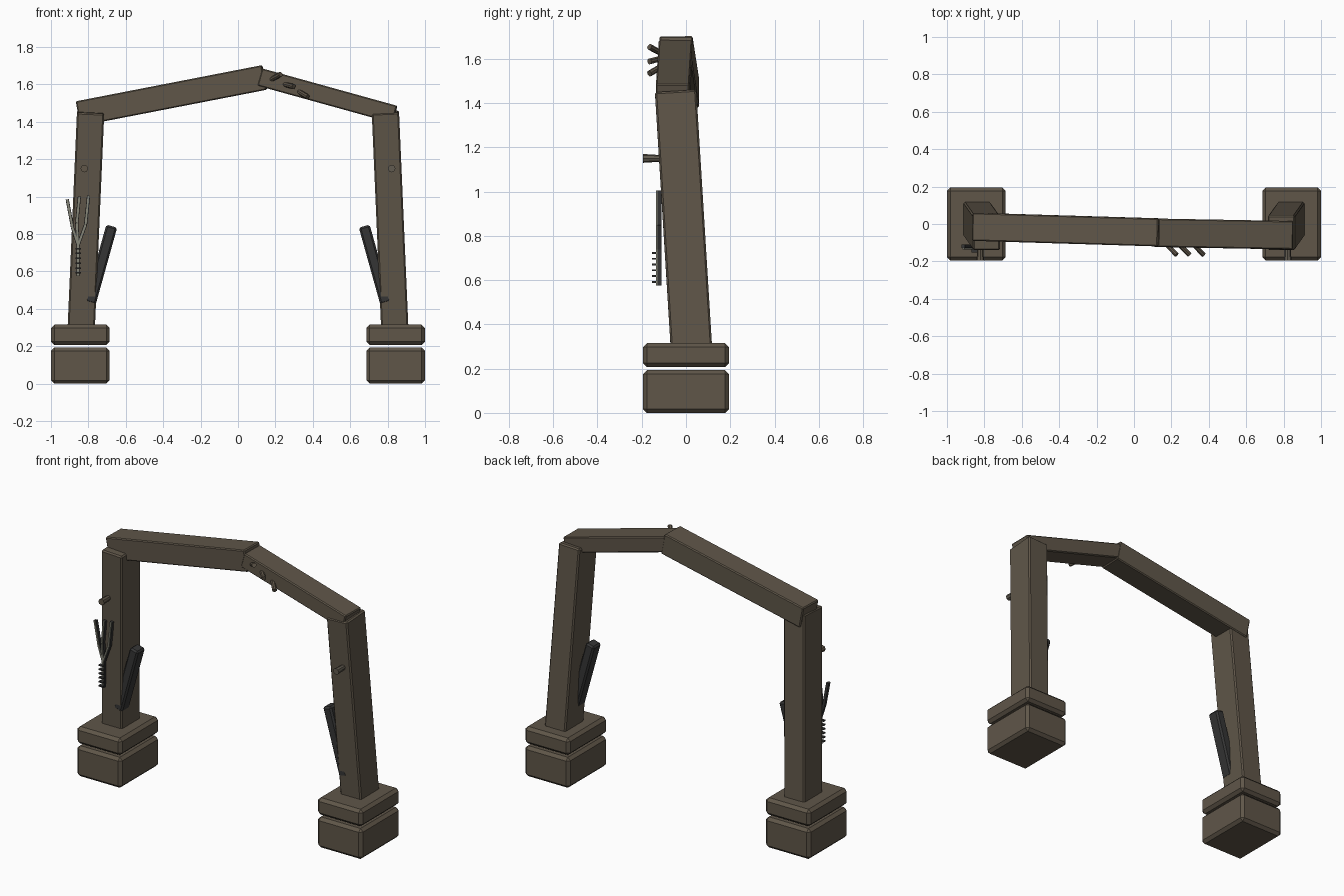
import bpy, bmesh, math
from mathutils import Vector, Matrix

if "Cube" in bpy.data.objects:
    bpy.data.objects.remove(bpy.data.objects["Cube"])


def material(name, rgb):
    m = bpy.data.materials.new(name)
    m.diffuse_color = (*rgb, 1)
    m.use_nodes = True
    m.node_tree.nodes["Principled BSDF"].inputs["Base Color"].default_value = m.diffuse_color
    return m


STONE = material("brown stone", (0.115, 0.093, 0.066))
SLATE = material("dark slate", (0.036, 0.036, 0.036))
PALE = material("pale grey green", (0.24, 0.24, 0.19))
PEG = material("grey brown peg", (0.12, 0.105, 0.08))


def finish(bm, name, mat):
    me = bpy.data.meshes.new(name)
    bm.to_mesh(me)
    bm.free()
    me.materials.append(mat)
    ob = bpy.data.objects.new(name, me)
    bpy.context.collection.objects.link(ob)
    return ob


def frame(a, b):
    """Matrix whose z runs from a to b and whose y stays near world y."""
    a, b = Vector(a), Vector(b)
    z = (b - a).normalized()
    near = Vector((0, 1, 0)) if abs(z.y) < 0.9 else Vector((0, 0, 1))
    x = near.cross(z).normalized()
    y = z.cross(x)
    m = Matrix((x, y, z)).transposed().to_4x4()
    m.translation = (a + b) / 2
    return m, (b - a).length


def bar(bm, a, b, w, d):
    m, length = frame(a, b)
    bmesh.ops.create_cube(bm, size=1, matrix=m @ Matrix.Diagonal((w, d, length, 1)))


def beam(name, a, b, w, d, mat, bevel=0.0):
    bm = bmesh.new()
    bar(bm, a, b, w, d)
    if bevel:
        bmesh.ops.bevel(bm, geom=bm.edges[:], offset=bevel, segments=1,
                        affect='EDGES', profile=0.5)
    return finish(bm, name, mat)


def rod(name, a, b, r1, r2, mat):
    bm = bmesh.new()
    m, length = frame(a, b)
    bmesh.ops.create_cone(bm, cap_ends=True, segments=8, radius1=r1, radius2=r2,
                          depth=length, matrix=m)
    return finish(bm, name, mat)


# Mirrored footings, leaning posts, braces and front pegs
for side, s in (("left", -1), ("right", 1)):
    cx = 0.843 * s
    beam(side + "_footing", (cx, 0, 0), (cx, 0, 0.193), 0.314, 0.39, STONE, 0.018)
    beam(side + "_footing_cap", (cx, 0, 0.207), (cx, 0, 0.315), 0.314, 0.39, STONE, 0.018)
    beam(side + "_post", (0.838 * s, 0.024, 0.3), (0.788 * s, -0.047, 1.452),
         0.146, 0.187, STONE, 0.008)
    beam(side + "_brace", (0.79 * s, -0.04, 0.43), (0.675 * s, -0.04, 0.842),
         0.06, 0.08, SLATE, 0.01)
    rod(side + "_peg", (0.822 * s, -0.115, 1.15), (0.822 * s, -0.194, 1.15),
        0.015, 0.02, STONE if s < 0 else PEG)

# Two uneven lintel beams
beam("left_lintel", (-0.853, -0.015, 1.444), (0.141, -0.045, 1.637), 0.134, 0.15, STONE, 0.006)
beam("right_lintel", (0.117, -0.047, 1.639), (0.839, -0.06, 1.439), 0.096, 0.152, STONE, 0.006)

# Three pegs fanning out of the right lintel
for i, (a, b) in enumerate((((0.175, -0.11, 1.624), (0.228, -0.165, 1.654)),
                            ((0.243, -0.11, 1.602), (0.297, -0.165, 1.588)),
                            ((0.318, -0.11, 1.566), (0.372, -0.165, 1.533)))):
    rod("lintel_peg_%d" % (i + 1), a, b, 0.013, 0.014, STONE)

# Forked branch ornament: dark backing with a pale strip on its front
paths = [[(-0.855, 0.575), (-0.855, 0.745)],
         [(-0.855, 0.74), (-0.885, 0.835), (-0.913, 0.985)],
         [(-0.855, 0.74), (-0.862, 0.86), (-0.848, 1.0)],
         [(-0.855, 0.74), (-0.815, 0.85), (-0.799, 1.005)]]
for name, y, w, d, mat in (("branch_backing", -0.119, 0.017, 0.018, SLATE),
                           ("branch_inlay", -0.131, 0.010, 0.008, PALE)):
    bm = bmesh.new()
    for p in paths:
        for a, b in zip(p, p[1:]):
            bar(bm, (a[0], y, a[1]), (b[0], y, b[1]), w, d)
    finish(bm, name, mat)

# Small rungs across the branch stem
bm = bmesh.new()
for i in range(6):
    z = 0.592 + 0.026 * i
    bar(bm, (-0.87, -0.144, z), (-0.84, -0.144, z), 0.008, 0.018)
finish(bm, "branch_rungs", SLATE)
